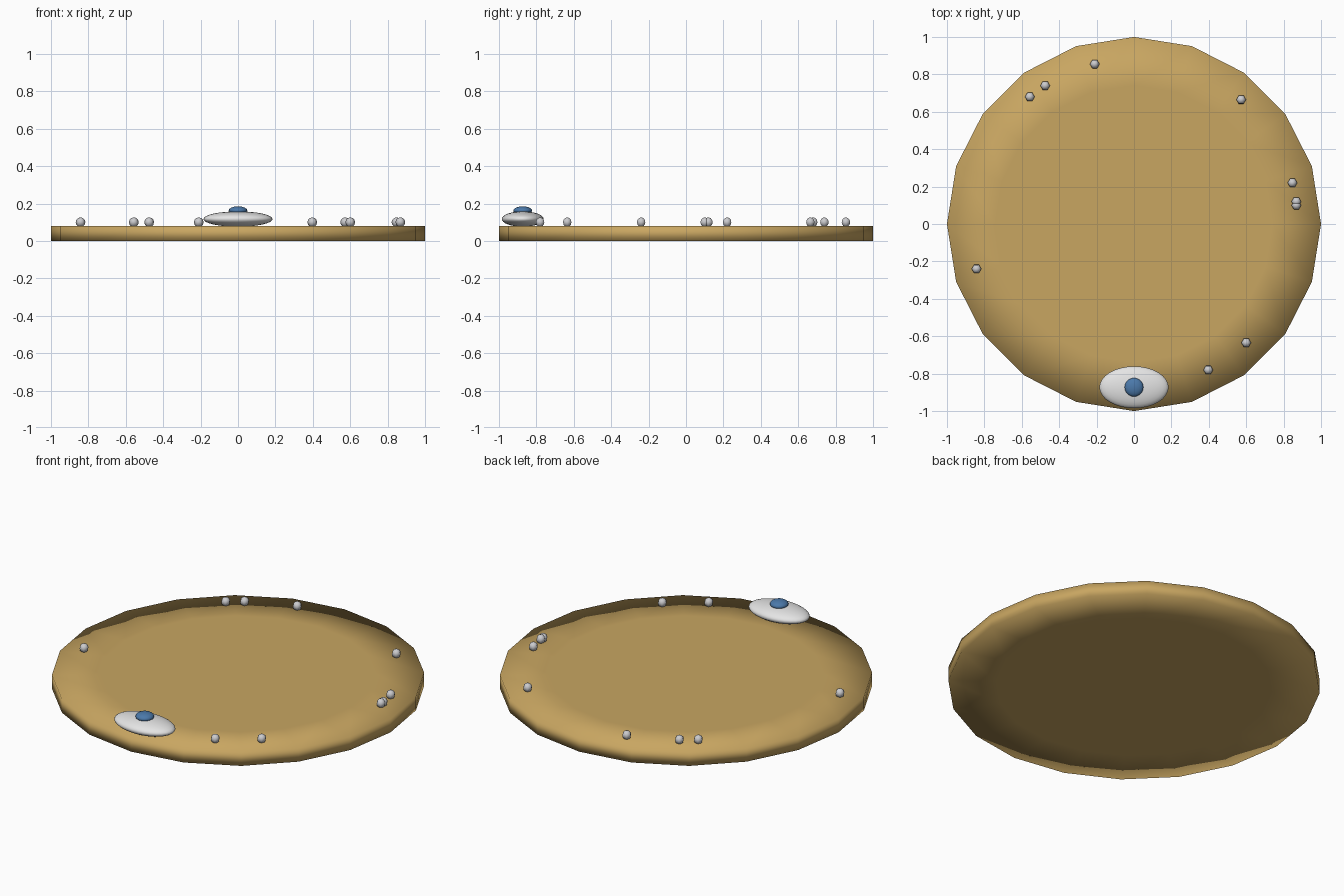
import bpy, bmesh, math
from mathutils import Matrix

if "Cube" in bpy.data.objects:
    bpy.data.objects.remove(bpy.data.objects["Cube"])


def material(name, rgb):
    m = bpy.data.materials.new(name)
    m.diffuse_color = (*rgb, 1)
    m.use_nodes = True
    m.node_tree.nodes["Principled BSDF"].inputs["Base Color"].default_value = m.diffuse_color
    return m


GOLD = material("sandy gold", (0.58, 0.38, 0.12))
WHITE = material("pale grey", (0.78, 0.78, 0.78))
SILVER = material("silver grey", (0.60, 0.60, 0.62))
BLUE = material("steel blue", (0.07, 0.19, 0.40))


def finish(bm, name, mat):
    bmesh.ops.recalc_face_normals(bm, faces=bm.faces)
    for f in bm.faces:
        f.smooth = True
    me = bpy.data.meshes.new(name)
    bm.to_mesh(me)
    bm.free()
    me.materials.append(mat)
    ob = bpy.data.objects.new(name, me)
    bpy.context.collection.objects.link(ob)
    return ob


def ellipsoid(name, centre, radii, segments, rings, mat):
    bm = bmesh.new()
    turn = Matrix.Rotation(math.pi / 2, 4, 'Z')
    bmesh.ops.create_uvsphere(bm, u_segments=segments, v_segments=rings, radius=1, matrix=turn)
    bmesh.ops.scale(bm, vec=radii, verts=bm.verts)
    bmesh.ops.translate(bm, vec=centre, verts=bm.verts)
    return finish(bm, name, mat)


# Round base plate: fully smooth shaded, with a flat middle on both sides
SIDES = 20
profile = [(0.74, 0.0), (1.0, 0.0), (1.0, 0.08), (0.74, 0.08)]
bm = bmesh.new()
loops = [[bm.verts.new((r * math.cos(2 * math.pi * i / SIDES),
                        r * math.sin(2 * math.pi * i / SIDES), z))
          for i in range(SIDES)] for r, z in profile]
for a, b in zip(loops, loops[1:]):
    for i in range(SIDES):
        j = (i + 1) % SIDES
        bm.faces.new((a[i], a[j], b[j], b[i]))
bm.faces.new(loops[0])
bm.faces.new(loops[-1])
finish(bm, "base_disc", GOLD)

# Oval mount on the front edge with its blue stone
ellipsoid("oval_mount", (0, -0.873, 0.117), (0.185, 0.112, 0.041), 32, 16, WHITE)
ellipsoid("blue_stone", (0, -0.873, 0.162), (0.05, 0.05, 0.023), 20, 12, BLUE)

# Small studs scattered around the rim
studs = [(-0.21, 0.855), (-0.475, 0.74), (-0.557, 0.68), (0.573, 0.665), (0.847, 0.22),
         (0.868, 0.12), (0.868, 0.10), (-0.842, -0.24), (0.60, -0.635), (0.397, -0.78)]
for n, (x, y) in enumerate(studs, 1):
    ellipsoid(f"rim_stud_{n}", (x, y, 0.1), (0.026, 0.026, 0.026), 6, 6, SILVER)
